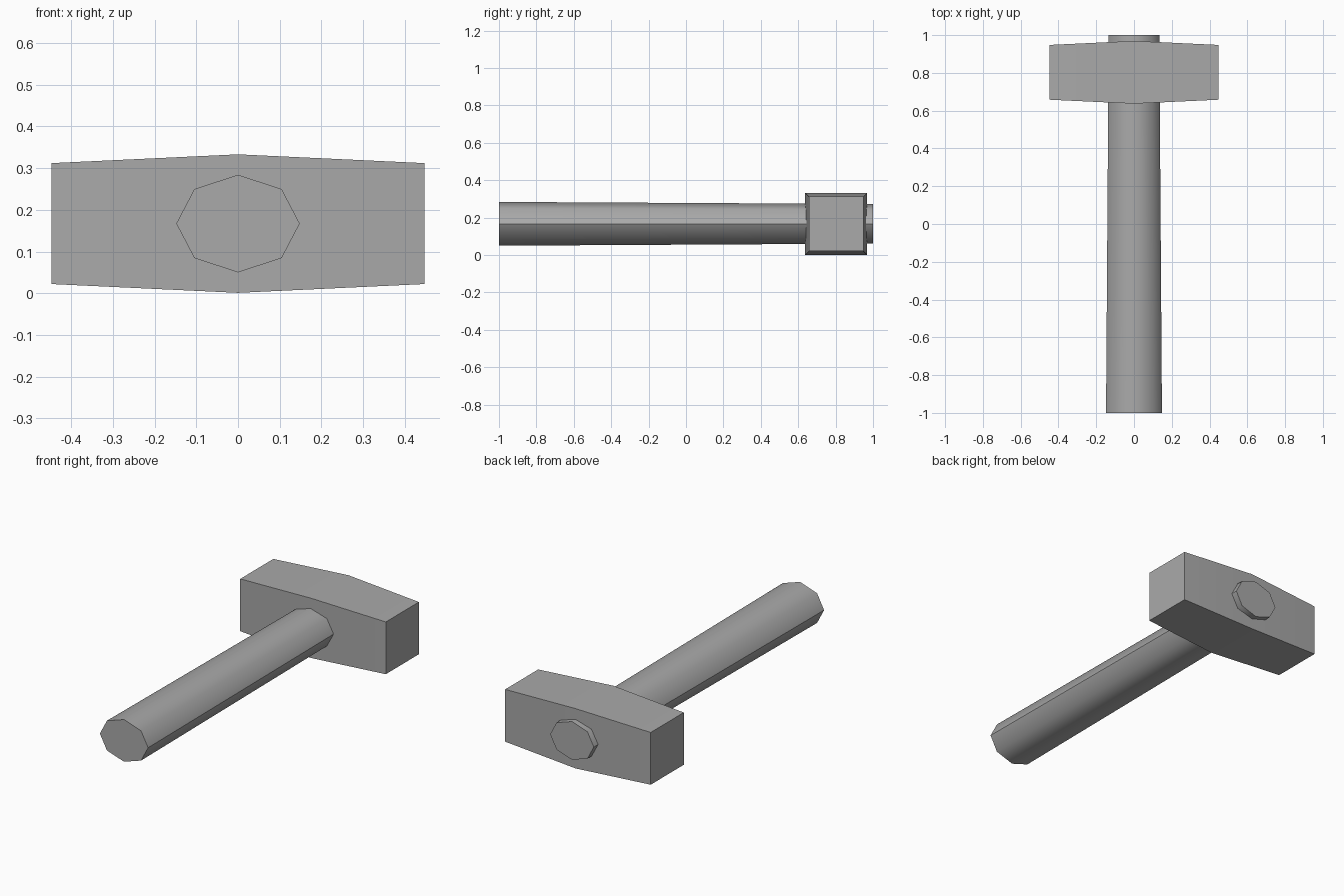
import bpy
import math

cube = bpy.data.objects.get("Cube")
if cube:
    bpy.data.objects.remove(cube, do_unlink=True)

MID_Z = 0.167

grey = bpy.data.materials.new("plain grey")
grey.use_nodes = True
colour = (0.4, 0.4, 0.4, 1)
grey.diffuse_color = colour
grey.node_tree.nodes["Principled BSDF"].inputs["Base Color"].default_value = colour


def loft(name, rings):
    """Solid through equal-sized rings of points, closed at both ends."""
    n = len(rings[0])
    verts = [p for ring in rings for p in ring]
    faces = [list(range(n))[::-1], list(range(len(verts) - n, len(verts)))]
    for r in range(len(rings) - 1):
        for i in range(n):
            j = (i + 1) % n
            a, b = r * n, (r + 1) * n
            faces.append([a + i, a + j, b + j, b + i])
    mesh = bpy.data.meshes.new(name)
    mesh.from_pydata(verts, [], faces)
    mesh.materials.append(grey)
    obj = bpy.data.objects.new(name, mesh)
    bpy.context.collection.objects.link(obj)
    bpy.ops.object.select_all(action="DESELECT")
    obj.select_set(True)
    bpy.context.view_layer.objects.active = obj
    bpy.ops.object.mode_set(mode="EDIT")
    bpy.ops.mesh.select_all(action="SELECT")
    bpy.ops.mesh.normals_make_consistent(inside=False)
    bpy.ops.object.mode_set(mode="OBJECT")
    bpy.ops.object.shade_smooth_by_angle(angle=math.radians(50))
    return obj


def oval(y, rx, rz):
    """Eight-sided oval ring across the handle."""
    angles = [math.tau * i / 8 for i in range(8)]
    return [(rx * math.cos(a), y, MID_Z + rz * math.sin(a)) for a in angles]


def square(x, half):
    """Square ring across the hammer head."""
    corners = [(-1, -1), (1, -1), (1, 1), (-1, 1)]
    return [(x, 0.803 + half * u, MID_Z + half * v) for u, v in corners]


# Handle, tapering slightly towards the head and poking out behind it
loft("handle", [oval(-1, 0.148, 0.117), oval(1, 0.134, 0.106)])

# Head, thickest at its middle
loft("head", [square(-0.447, 0.145), square(0, 0.166), square(0.447, 0.145)])
